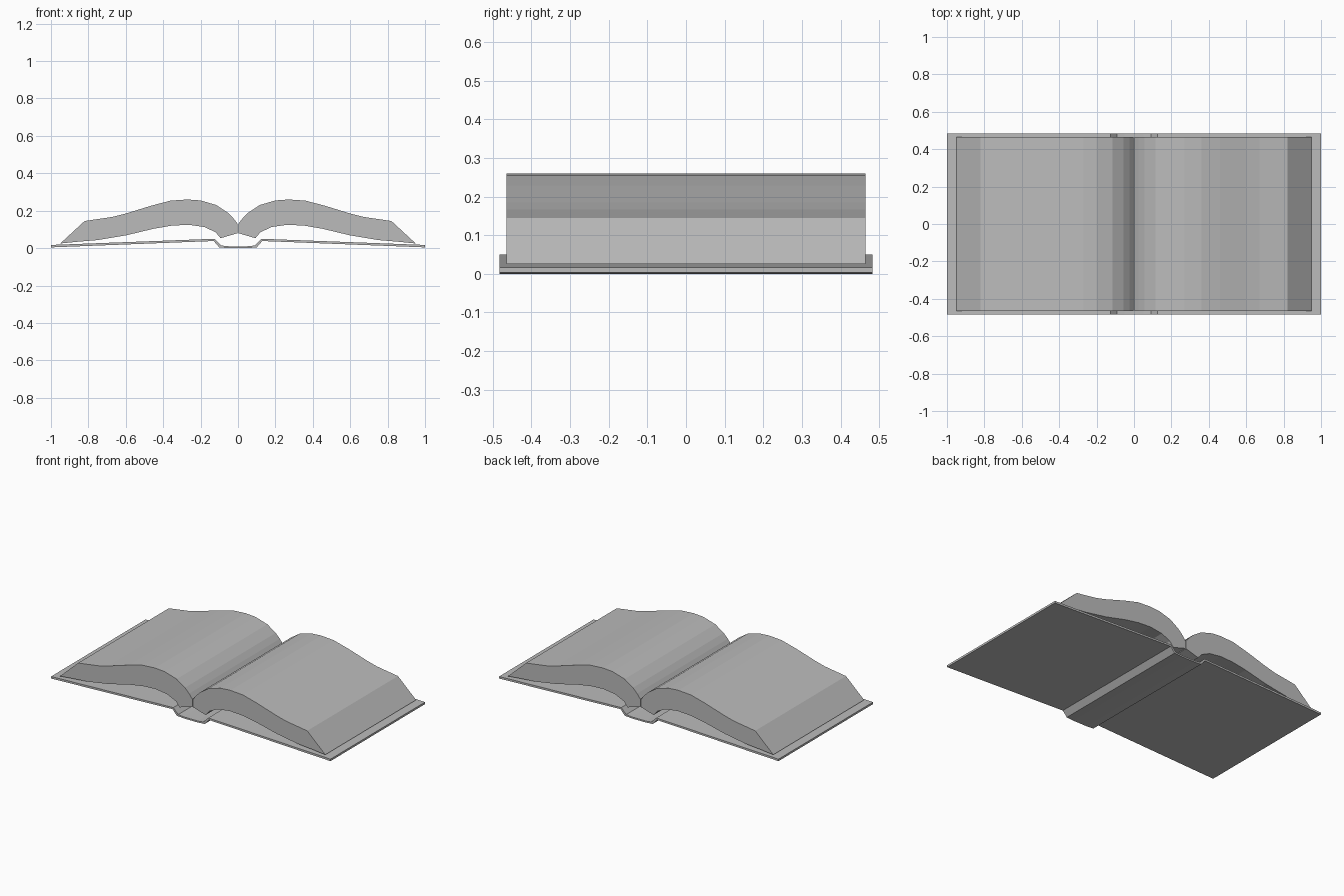
import bpy
import bmesh

if "Cube" in bpy.data.objects:
    bpy.data.objects.remove(bpy.data.objects["Cube"])

# One plain grey for the whole book
grey = bpy.data.materials.new("plain grey")
grey.use_nodes = True
colour = (0.5, 0.5, 0.5, 1)
grey.diffuse_color = colour
grey.node_tree.nodes["Principled BSDF"].inputs["Base Color"].default_value = colour


def extrude_profile(name, upper, lower, half_depth):
    """Solid between two x-z polylines, swept along y."""
    bm = bmesh.new()
    outline = upper + lower[::-1]
    face = bm.faces.new([bm.verts.new((x, -half_depth, z)) for x, z in outline])
    swept = bmesh.ops.extrude_face_region(bm, geom=[face], use_keep_orig=True)
    moved = [v for v in swept["geom"] if isinstance(v, bmesh.types.BMVert)]
    bmesh.ops.translate(bm, verts=moved, vec=(0, 2 * half_depth, 0))
    bmesh.ops.recalc_face_normals(bm, faces=bm.faces)
    mesh = bpy.data.meshes.new(name)
    bm.to_mesh(mesh)
    bm.free()
    mesh.materials.append(grey)
    obj = bpy.data.objects.new(name, mesh)
    bpy.context.collection.objects.link(obj)
    return obj


def mirrored(points, sign):
    return [(x * sign, z) for x, z in points]


# Page blocks: arched upper and lower surfaces with a slanted fore edge
page_top = [(0.002, 0.13), (0.025, 0.16), (0.055, 0.19), (0.115, 0.23), (0.2, 0.255),
            (0.27, 0.26), (0.36, 0.254), (0.46, 0.228), (0.6, 0.185),
            (0.67, 0.167), (0.82, 0.145), (0.95, 0.025)]
page_bottom = [(0.002, 0.08), (0.093, 0.053), (0.12, 0.085), (0.18, 0.113),
               (0.265, 0.125), (0.355, 0.12), (0.45, 0.104), (0.6, 0.068),
               (0.75, 0.043), (0.86, 0.034)]
for side, sign in (("left", 1), ("right", -1)):
    extrude_profile(side + "_pages", mirrored(page_top, sign),
                    mirrored(page_bottom, sign), 0.464)

# Cover: two sloping boards joined by a sunken spine
cover_top = [(0.05, 0.01), (0.09, 0.014), (0.125, 0.05), (1.0, 0.017)]
cover_bottom = [(0.05, 0.0), (0.1, 0.004), (0.13, 0.038), (1.0, 0.004)]
extrude_profile("cover",
                mirrored(cover_top, -1)[::-1] + cover_top,
                mirrored(cover_bottom, -1)[::-1] + cover_bottom, 0.483)
